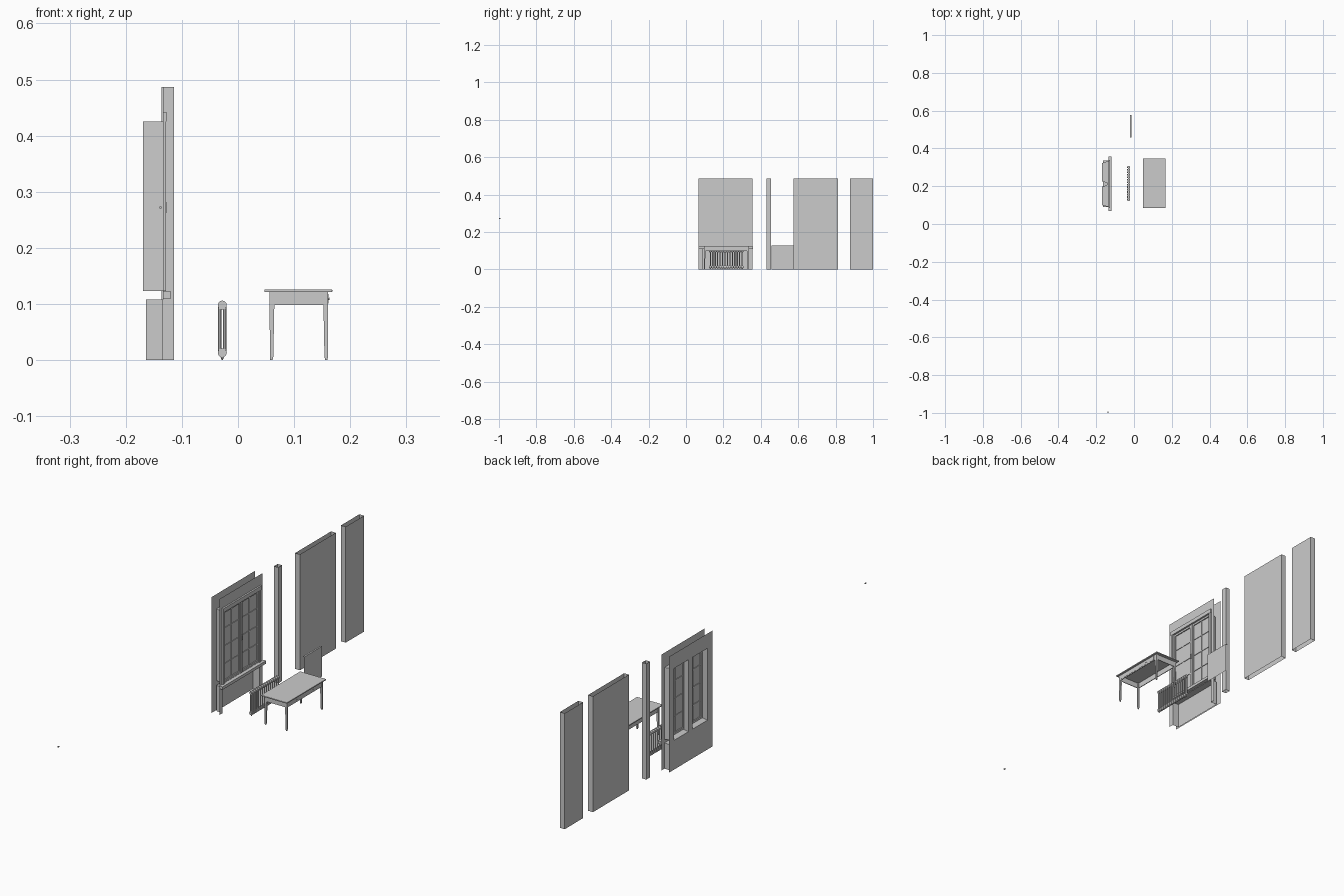
import bpy, bmesh, math
from mathutils import Vector

if "Cube" in bpy.data.objects:
    bpy.data.objects.remove(bpy.data.objects["Cube"])


def finish(name, bm, smooth=False):
    me = bpy.data.meshes.new(name)
    bm.to_mesh(me)
    bm.free()
    ob = bpy.data.objects.new(name, me)
    bpy.context.collection.objects.link(ob)
    if smooth:
        bpy.ops.object.select_all(action='DESELECT')
        bpy.context.view_layer.objects.active = ob
        ob.select_set(True)
        bpy.ops.object.shade_smooth_by_angle(angle=math.radians(40))
    return ob


def add_box(bm, x, y, z, skip=()):
    """Box from (min, max) ranges; skip drops sides such as '+z'."""
    v = [bm.verts.new((a, b, c)) for a in x for b in y for c in z]
    sides = {'-x': (0, 1, 3, 2), '+x': (4, 6, 7, 5), '-y': (0, 4, 5, 1),
             '+y': (2, 3, 7, 6), '-z': (0, 2, 6, 4), '+z': (1, 5, 7, 3)}
    for k, f in sides.items():
        if k not in skip:
            bm.faces.new([v[i] for i in f])


def boxes(name, items):
    bm = bmesh.new()
    for it in items:
        add_box(bm, *it)
    return finish(name, bm)


def sheet(name, x, ys, zs, holes=(), flip=False):
    """Flat wall at a given x, cut into cells, leaving out the hole cells."""
    bm = bmesh.new()
    g = [[bm.verts.new((x, y, z)) for z in zs] for y in ys]
    for i in range(len(ys) - 1):
        for j in range(len(zs) - 1):
            if (i, j) not in holes:
                f = [g[i][j], g[i + 1][j], g[i + 1][j + 1], g[i][j + 1]]
                bm.faces.new(f[::-1] if flip else f)
    loose = [v for v in bm.verts if not v.link_faces]
    bmesh.ops.delete(bm, geom=loose, context='VERTS')
    return finish(name, bm)


TOP = 0.487
XI, XO = -0.134, -0.169          # inner and outer wall faces

# window wall, inside and outside faces
sheet("inner_wall", XI, [0.067, 0.090, 0.335, 0.355],
      [0, 0.108, 0.123, 0.425, TOP], {(1, 0), (1, 2)})
sheet("outer_wall", XO, [0.067, 0.100, 0.197, 0.225, 0.322, 0.355],
      [0, 0.123, 0.425, TOP], {(1, 1), (3, 1)}, flip=True)

# splayed reveals: open tunnels from outer openings to the window
bm = bmesh.new()
for (o0, o1), (i0, i1) in (((0.100, 0.197), (0.090, 0.209)),
                           ((0.225, 0.322), (0.216, 0.335))):
    a = [bm.verts.new((XO, y, z)) for y, z in
         ((o0, 0.123), (o1, 0.123), (o1, 0.425), (o0, 0.425))]
    b = [bm.verts.new((XI, y, z)) for y, z in
         ((i0, 0.123), (i1, 0.123), (i1, 0.425), (i0, 0.425))]
    for k in range(4):
        n = (k + 1) % 4
        bm.faces.new((a[k], a[n], b[n], b[k]))
finish("window_reveals", bm)

# radiator niche below the sill
boxes("niche", [((-0.164, XI), (0.090, 0.335), (0, 0.108), ('+x', '-z'))])

# casing around the window
boxes("window_casing", [
    ((XI, -0.128), (0.086, 0.096), (0.123, 0.432)),
    ((XI, -0.128), (0.327, 0.337), (0.123, 0.432)),
    ((XI, -0.127), (0.084, 0.339), (0.425, 0.442))])
boxes("window_sill", [((XI, -0.119), (0.068, 0.357), (0.110, 0.122))])

# two casements with glazing bars, 2 x 4 panes each
for side, y0, y1 in (("left", 0.096, 0.209), ("right", 0.214, 0.327)):
    z0, z1, w = 0.125, 0.424, 0.008
    X = (-0.143, XI)
    parts = [(X, (y0, y0 + w), (z0, z1)), (X, (y1 - w, y1), (z0, z1)),
             (X, (y0 + w, y1 - w), (z0, z0 + w)),
             (X, (y0 + w, y1 - w), (z1 - w, z1))]
    ym = (y0 + y1) / 2
    B = (-0.141, -0.136)
    parts.append((B, (ym - .002, ym + .002), (z0 + w, z1 - w)))
    for k in (1, 2, 3):
        z = z0 + (z1 - z0) * k / 4
        parts.append((B, (y0 + w, y1 - w), (z - .002, z + .002)))
    boxes(side + "_casement", parts)
    sheet(side + "_glass", -0.1385, [y0 + w, y1 - w], [z0 + w, z1 - w])
boxes("meeting_strip", [((-0.142, -0.131), (0.207, 0.216), (0.125, 0.424))])
boxes("window_latch", [((-0.131, -0.127), (0.209, 0.214), (0.262, 0.282))])

# loose catch lying far in front
boxes("loose_catch", [((-0.140, -0.136), (-1.0, -0.992), (0.270, 0.274))])

# free-standing wall pieces, open at top and bottom
for name, x0, y in (("pillar", -0.134, (0.431, 0.455)),
                    ("wide_wall", -0.136, (0.574, 0.812)),
                    ("narrow_wall", -0.136, (0.878, 1.0))):
    boxes(name, [((x0, -0.114), y, (0, TOP), ('+z', '-z'))])

# low apron panel with a small top ledge
bm = bmesh.new()
prof = [(-0.013, 0), (-0.013, 0.127), (-0.020, 0.127)]
a = [bm.verts.new((x, 0.457, z)) for x, z in prof]
b = [bm.verts.new((x, 0.577, z)) for x, z in prof]
for k in range(2):
    bm.faces.new((a[k], b[k], b[k + 1], a[k + 1]))
finish("low_panel", bm)


# radiator: stadium-like columns joined by top and bottom pipes
def rod(bm, p, q, r0, r1=None, seg=12):
    p, q = Vector(p), Vector(q)
    d = q - p
    m = d.to_track_quat('Z', 'Y').to_matrix().to_4x4()
    m.translation = (p + q) / 2
    bmesh.ops.create_cone(bm, cap_ends=True, segments=seg, radius1=r0,
                          radius2=r0 if r1 is None else r1,
                          depth=d.length, matrix=m)


RX, N = -0.028, 14
Y0, Y1 = 0.130, 0.300
bm = bmesh.new()
for i in range(N):
    y = Y0 + (Y1 - Y0) * i / (N - 1)
    for z in (0.013, 0.098):
        rod(bm, (RX, y - .0045, z), (RX, y + .0045, z), 0.008)
    for dx in (-0.0045, 0.0045):
        rod(bm, (RX + dx, y, 0.013), (RX + dx, y, 0.098), 0.003, seg=8)
finish("radiator_columns", bm, True)
bm = bmesh.new()
for z in (0.013, 0.098):
    rod(bm, (RX, Y0 - .007, z), (RX, Y1 + .007, z), 0.005)
for y in (Y0, Y1):
    rod(bm, (RX, y, 0), (RX, y, 0.008), 0.001, 0.004, 8)
finish("radiator_pipes", bm, True)

# table
top = boxes("table_top", [((0.047, 0.168), (0.085, 0.346), (0.121, 0.126))])
bev = top.modifiers.new("edge", 'BEVEL')
bev.width, bev.segments = 0.0015, 2
boxes("table_apron", [
    ((0.058, 0.061), (0.098, 0.333), (0.098, 0.121)),
    ((0.157, 0.160), (0.098, 0.333), (0.098, 0.121)),
    ((0.061, 0.157), (0.097, 0.100), (0.098, 0.121)),
    ((0.061, 0.157), (0.331, 0.334), (0.098, 0.121))])
boxes("drawer_fronts", [((0.160, 0.161), (y, y + 0.095), (0.101, 0.118))
                        for y in (0.112, 0.223)])
bm = bmesh.new()
for y in (0.160, 0.270):
    rod(bm, (0.161, y, 0.109), (0.1635, y, 0.109), 0.0015, 0.0025, 10)
finish("drawer_knobs", bm, True)

# tapered legs: square at the apron, thinning to the foot
bm = bmesh.new()
for sx in (-1, 1):
    for sy in (-1, 1):
        cx, cy = 0.1085 + sx * 0.049, 0.2155 + sy * 0.116
        rings = []
        for z, h in ((0, .0022), (.006, .0030), (.096, .0042), (.121, .0042)):
            ox, oy = cx - sx * (h - .0042) , cy - sy * (h - .0042)
            ox, oy = (ox + cx) / 2 - sx * .001, (oy + cy) / 2
            rings.append([bm.verts.new((ox + i * h, oy + j * h, z))
                          for i, j in ((-1, -1), (1, -1), (1, 1), (-1, 1))])
        for r, s in zip(rings, rings[1:]):
            for k in range(4):
                n = (k + 1) % 4
                bm.faces.new((r[k], r[n], s[n], s[k]))
        bm.faces.new(rings[0][::-1])
        bm.faces.new(rings[-1])
finish("table_legs", bm)
